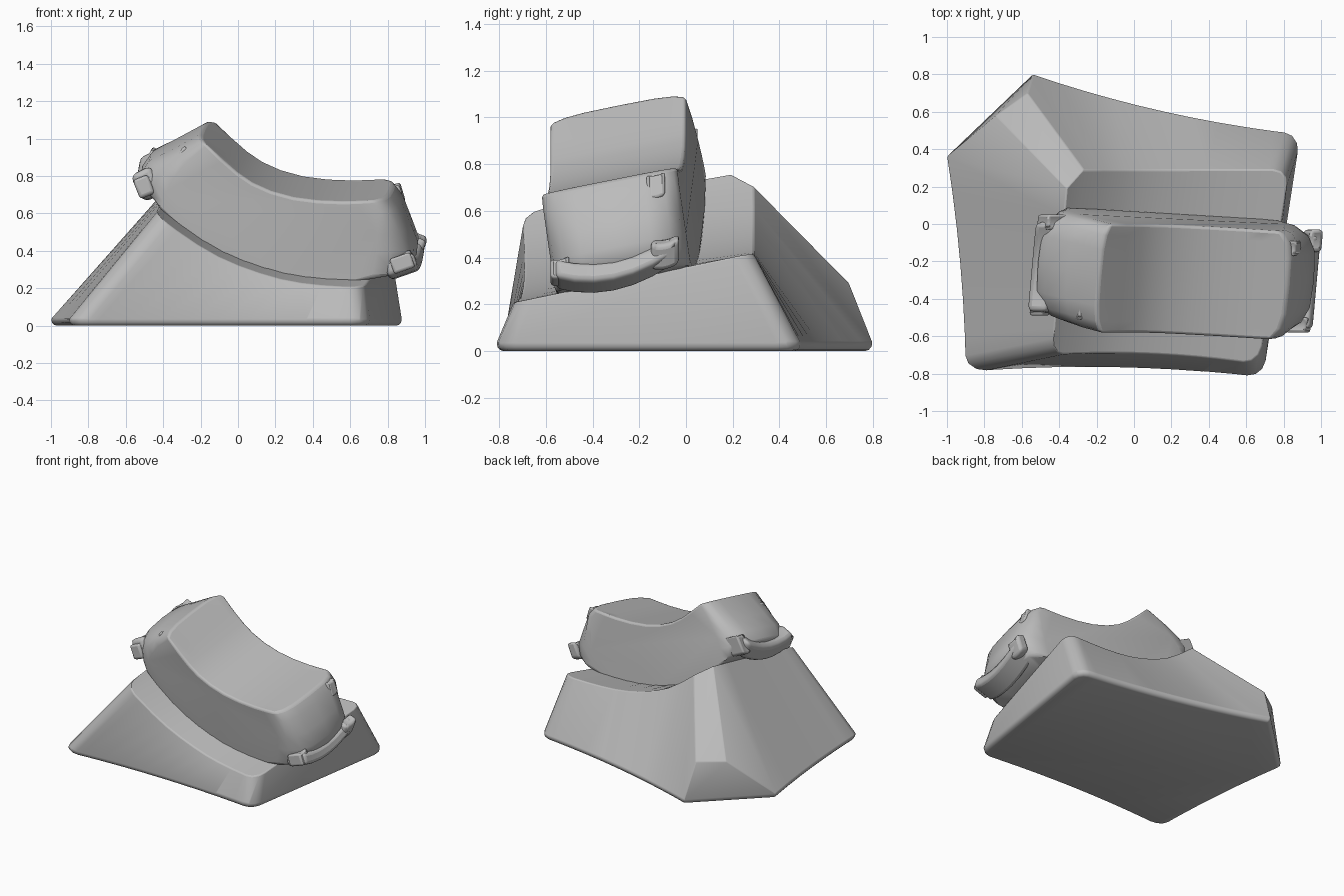
import bpy, bmesh
from mathutils import Vector

if "Cube" in bpy.data.objects:
    bpy.data.objects.remove(bpy.data.objects["Cube"])

grey = bpy.data.materials.new("stone grey")
grey.use_nodes = True
COLOUR = (0.5, 0.5, 0.5, 1)
grey.diffuse_color = COLOUR
grey.node_tree.nodes["Principled BSDF"].inputs["Base Color"].default_value = COLOUR


def finish(name, bm, bevel, segments=3, angle=0.6):
    """Turn a bmesh into a smooth object with rounded edges."""
    bmesh.ops.recalc_face_normals(bm, faces=bm.faces)
    mesh = bpy.data.meshes.new(name)
    bm.to_mesh(mesh)
    bm.free()
    mesh.materials.append(grey)
    obj = bpy.data.objects.new(name, mesh)
    bpy.context.collection.objects.link(obj)
    mod = obj.modifiers.new("rounding", "BEVEL")
    mod.width, mod.segments, mod.limit_method, mod.angle_limit = bevel, segments, "ANGLE", angle
    bpy.ops.object.select_all(action="DESELECT")
    obj.select_set(True)
    bpy.context.view_layer.objects.active = obj
    bpy.ops.object.shade_smooth_by_angle(angle=0.8)
    return obj


# Sagging bed curve of the base, sloping down toward the front
BED = [(-0.6, 0.73), (-0.45, 0.6), (-0.2, 0.42), (0, 0.32), (0.3, 0.235), (0.7, 0.215), (1, 0.24)]


def bed(x, y):
    i = max(k for k in range(len(BED) - 1) if k == 0 or BED[k][0] <= x)
    (x0, z0), (x1, z1) = BED[i], BED[i + 1]

    def slope(k):
        a, b = BED[max(k - 1, 0)], BED[min(k + 1, len(BED) - 1)]
        return (b[1] - a[1]) / (b[0] - a[0])
    w = x1 - x0
    t = (x - x0) / w
    z = ((1 + 2 * t) * (1 - t) ** 2 * z0 + t * (1 - t) ** 2 * w * slope(i)
         + t * t * (3 - 2 * t) * z1 + t * t * (t - 1) * w * slope(i + 1))
    return z + (0.2 + 0.15 * max(0, -x)) * (y + 0.7)


def bowed(a, b, bow, n):
    """Points from a to b, curved inward by bow."""
    a, b = Vector(a), Vector(b)
    d = (b - a).normalized()
    inward = Vector((-d.y, d.x))
    return [a.lerp(b, i / n) + inward * bow * 4 * (i / n) * (1 - i / n) for i in range(n + 1)]


# Base: five-cornered foot rising to a four-cornered bed
N = 10
FOOT = 0.035
A, B, C, D, E = (-0.9, -0.79), (0.69, -0.82), (0.89, 0.48), (-0.54, 0.8), (-1, 0.36)
P, Q, R, S, T = (-0.44, -0.7), (0.67, -0.75), (0.83, 0.29), (-0.27, 0.29), (-0.36, 0.19)
bm = bmesh.new()


def low(points):
    return [bm.verts.new((p.x, p.y, FOOT)) for p in points]


def high(points):
    return [bm.verts.new((p.x, p.y, bed(p.x, p.y))) for p in points]


def strip(lower, upper):
    for i in range(len(lower) - 1):
        bm.faces.new((lower[i], lower[i + 1], upper[i + 1], upper[i]))


front_low, front_high = low(bowed(A, B, 0.04, N)), high(bowed(P, Q, 0.03, N))
back_low, back_high = low(bowed(C, D, 0.04, N)), high(bowed(R, S, 0.0, N))
left_low, left_high = low(bowed(E, A, 0.02, 6)[:-1]), high(bowed(T, P, 0.0, 6)[:-1])
ridge_back = bm.verts.new((-0.57, 0.70, 0.29))
ridge_left = bm.verts.new((-0.74, 0.58, 0.29))

strip(front_low, front_high)
bm.faces.new((front_low[-1], back_low[0], back_high[0], front_high[-1]))
strip(back_low[:-1], back_high[:-1])
bm.faces.new((back_low[-2], back_low[-1], ridge_back, back_high[-1], back_high[-2]))
bm.faces.new((back_low[-1], left_low[0], ridge_left, ridge_back))
bm.faces.new((ridge_back, ridge_left, left_high[0], back_high[-1]))
bm.faces.new((left_low[0], left_high[0], ridge_left))
strip(left_low + [front_low[0]], left_high + [front_high[0]])
for i in range(N):
    bm.faces.new((front_high[i], front_high[i + 1], back_high[N - 1 - i], back_high[N - i]))
bm.faces.new([front_high[0], back_high[-1]] + left_high)
bm.faces.new(front_low + back_low + left_low)
# Round the upright corners more broadly than the rims
corners = [bm.edges.get((front_low[0], front_high[0])), bm.edges.get((front_low[-1], front_high[-1])),
           bm.edges.get((back_low[0], back_high[0]))]
bmesh.ops.recalc_face_normals(bm, faces=bm.faces)
bmesh.ops.bevel(bm, geom=corners, offset=0.085, offset_type="OFFSET",
                segments=3, profile=0.5, affect="EDGES")
# Rounded foot turning under to the flat floor
floor = min(bm.faces, key=lambda f: f.normal.z - len(f.verts))
for inset, drop in ((0.004, 0.018), (0.01, 0.012), (0.014, 0.005)):
    bmesh.ops.inset_region(bm, faces=[floor], thickness=inset, use_even_offset=True)
    bmesh.ops.translate(bm, verts=floor.verts[:], vec=(0, 0, -drop))
finish("base", bm, 0.022)

# Saddle block: side profile as (x, height, end bulge x, end bulge z)
END_R = [(0.73, 0.72, 0.09, 0.005), (0.78, 0.66, 0.09, 0), (0.77, 0.54, 0.15, 0),
         (0.76, 0.44, 0.2, 0), (0.75, 0.36, 0.2, 0), (0.74, 0.31, 0.15, 0.0)]
END_L = [(-0.39, 0.67, -0.03, 0.03), (-0.38, 0.72, -0.11, 0.04), (-0.36, 0.77, -0.16, 0.07),
         (-0.32, 0.84, -0.15, 0.07), (-0.25, 0.93, -0.11, 0.03), (-0.14, 1.02, -0.05, 0.03)]
TOP = [(-0.06, 0.94, 0, 0), (0.02, 0.87, 0, 0), (0.1, 0.815, 0, 0), (0.2, 0.77, 0, 0),
       (0.32, 0.737, 0, 0), (0.45, 0.72, 0, 0), (0.58, 0.715, 0, 0), (0.66, 0.717, 0, 0)]
BOTTOM = [(0.65 - 0.1 * i, bed(0.65 - 0.1 * i, -0.3) - 0.01, 0, 0) for i in range(10)]
PROFILE = TOP + END_R + BOTTOM + END_L
STATIONS = [(-0.56, 0), (-0.545, 0.4), (-0.5, 0.75), (-0.42, 0.95), (-0.27, 1),
            (-0.12, 0.95), (-0.04, 0.75), (0.005, 0.4), (0.02, 0)]


def place(x, y, z):
    """Lean, turn and slope the block to sit on the bed."""
    rise = z - bed(max(min(x, 0.9), -0.5), -0.3)
    return (x + 0.09 * (y + 0.3), y - 0.14 * (rise - 0.2) - 0.06 * (x - 0.3), z + 0.2 * (y + 0.3))


bm = bmesh.new()
rings = [[bm.verts.new(place(x + b * dx, y, z + b * dz)) for x, z, dx, dz in PROFILE]
         for y, b in STATIONS]
for r0, r1 in zip(rings, rings[1:]):
    for i in range(len(r0)):
        j = (i + 1) % len(r0)
        bm.faces.new((r0[i], r0[j], r1[j], r1[i]))
bm.faces.new(rings[0])
bm.faces.new(rings[-1])
finish("saddle_block", bm, 0.022, 3, 0.9)


def slab(name, centre, size, tilt):
    """Small rounded slab, tilted in side profile and sloped with the block."""
    bm = bmesh.new()
    bmesh.ops.create_cube(bm, size=1)
    bmesh.ops.subdivide_edges(bm, edges=[e for e in bm.edges if abs(e.verts[0].co.y - e.verts[1].co.y) > 0.5],
                              cuts=5)
    for v in bm.verts:
        sag = 0.12 * size[1] * (4 * v.co.y ** 2 - 0.5)
        x, y, z = (c * s for c, s in zip(v.co, size))
        v.co = (centre[0] + x + tilt * z + 0.09 * y, centre[1] + y,
                centre[2] + z - tilt * x + 0.2 * y + sag)
    return finish(name, bm, min(size) * 0.3)


# Lips under both ends, with small clips at their corners
slab("right_lip", (0.89, -0.31, 0.35), (0.16, 0.5, 0.08), -0.35)
slab("left_lip", (-0.47, -0.23, 0.79), (0.11, 0.48, 0.13), -0.5)
slab("right_front_clip", (0.88, -0.54, 0.34), (0.11, 0.08, 0.08), -0.35)
slab("right_back_clip", (0.955, -0.09, 0.42), (0.07, 0.12, 0.11), 0.4)
slab("right_upper_clip", (0.85, -0.13, 0.70), (0.06, 0.08, 0.1), -0.3)
slab("left_back_clip", (-0.43, 0.01, 0.86), (0.12, 0.08, 0.12), 0.5)
slab("left_front_clip", (-0.5, -0.44, 0.75), (0.08, 0.1, 0.1), -0.4)
slab("left_upper_clip", (-0.28, -0.47, 0.915), (0.06, 0.08, 0.07), 0.6)
